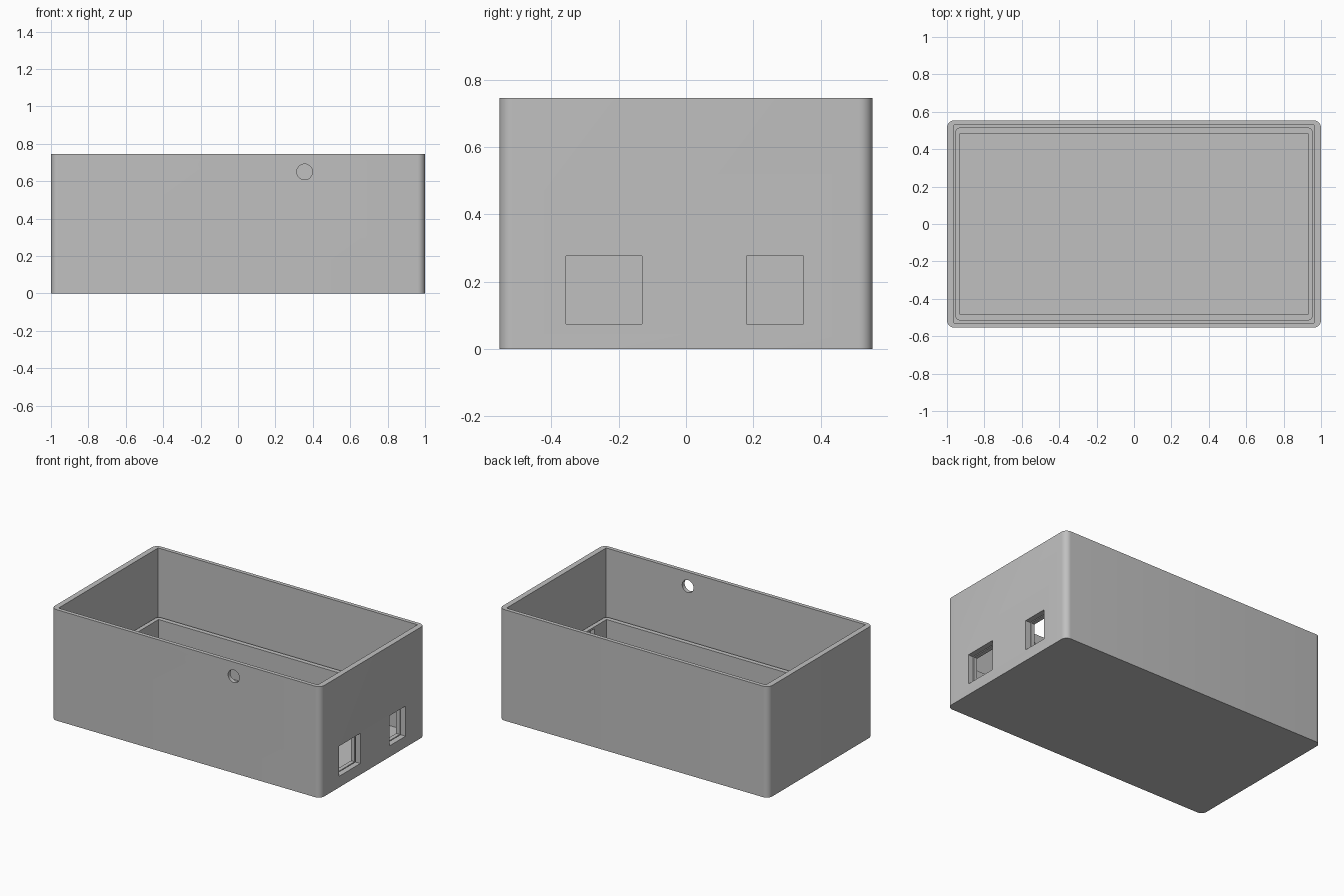
import bpy, bmesh
from math import cos, sin, pi, radians
from mathutils import Matrix

if "Cube" in bpy.data.objects:
    bpy.data.objects.remove(bpy.data.objects["Cube"], do_unlink=True)

HALF_X, HALF_Y, HEIGHT, FLOOR = 1.0, 0.554, 0.745, 0.037

grey = bpy.data.materials.new("light_grey_plastic")
grey.use_nodes = True
colour = (0.527, 0.527, 0.527, 1)
grey.diffuse_color = colour
grey.node_tree.nodes["Principled BSDF"].inputs["Base Color"].default_value = colour


def finish(name, bm):
    bmesh.ops.recalc_face_normals(bm, faces=bm.faces)
    mesh = bpy.data.meshes.new(name)
    bm.to_mesh(mesh)
    bm.free()
    obj = bpy.data.objects.new(name, mesh)
    bpy.context.collection.objects.link(obj)
    mesh.materials.append(grey)
    return obj


def rounded_block(name, hx, hy, z0, z1, radius, steps=8):
    """Upright block with rounded vertical corners."""
    bm = bmesh.new()
    ring = []
    for q, (sx, sy) in enumerate([(1, 1), (-1, 1), (-1, -1), (1, -1)]):
        for i in range(steps + 1):
            a = (q + i / steps) * pi / 2
            ring.append(bm.verts.new((sx * (hx - radius) + radius * cos(a),
                                      sy * (hy - radius) + radius * sin(a), z0)))
    base = bm.faces.new(ring)
    top = bmesh.ops.extrude_face_region(bm, geom=[base])["geom"]
    bmesh.ops.translate(bm, vec=(0, 0, z1 - z0),
                        verts=[v for v in top if isinstance(v, bmesh.types.BMVert)])
    return finish(name, bm)


def box(name, x, y, z):
    """Box from (low, high) ranges."""
    bm = bmesh.new()
    bmesh.ops.create_cube(bm, size=1)
    for v in bm.verts:
        v.co = [(lo + hi) / 2 + c * (hi - lo) for c, (lo, hi) in zip(v.co, (x, y, z))]
    return finish(name, bm)


def cut(target, cutters):
    for c in cutters:
        c.hide_render = True
        mod = target.modifiers.new("cut", "BOOLEAN")
        mod.operation, mod.solver, mod.object = "DIFFERENCE", "EXACT", c
    bpy.context.view_layer.update()
    evaluated = target.evaluated_get(bpy.context.evaluated_depsgraph_get())
    mesh = bpy.data.meshes.new_from_object(evaluated)
    target.modifiers.clear()
    target.data = mesh


# Main parts as solids
case = rounded_block("case_shell", HALF_X, HALF_Y, 0, HEIGHT, 0.04)
ledge = rounded_block("inner_ledge", 0.957, 0.516, FLOOR - 0.005, 0.29, 0.03)

# Hollows
cavity = box("cavity_cutter", (-0.963, 0.963), (-0.528, 0.528), (FLOOR, 1))
ledge_hollow = box("ledge_cutter", (-0.93, 0.93), (-0.485, 0.485), (-0.1, 1))

# Port windows through the right wall and the ledge behind it
windows = [box("window_cutter", (0.85, 1.1), span, (0.075, 0.277))
           for span in ((-0.356, -0.131), (0.18, 0.349))]

# Round cable hole high in the front wall
bm = bmesh.new()
bmesh.ops.create_cone(bm, cap_ends=True, segments=32, radius1=0.042, radius2=0.042, depth=0.2,
                      matrix=Matrix.Translation((0.356, -HALF_Y, 0.65))
                      @ Matrix.Rotation(pi / 2, 4, "X"))
hole = finish("cable_hole_cutter", bm)

cut(case, [cavity, hole] + windows)
cut(ledge, [ledge_hollow] + windows)
for cutter in [cavity, ledge_hollow, hole] + windows:
    bpy.data.objects.remove(cutter, do_unlink=True)

# Smooth the round corners, keep the edges crisp
for obj in (case, ledge):
    bpy.ops.object.select_all(action="DESELECT")
    obj.select_set(True)
    bpy.context.view_layer.objects.active = obj
    bpy.ops.object.shade_smooth_by_angle(angle=radians(30))
